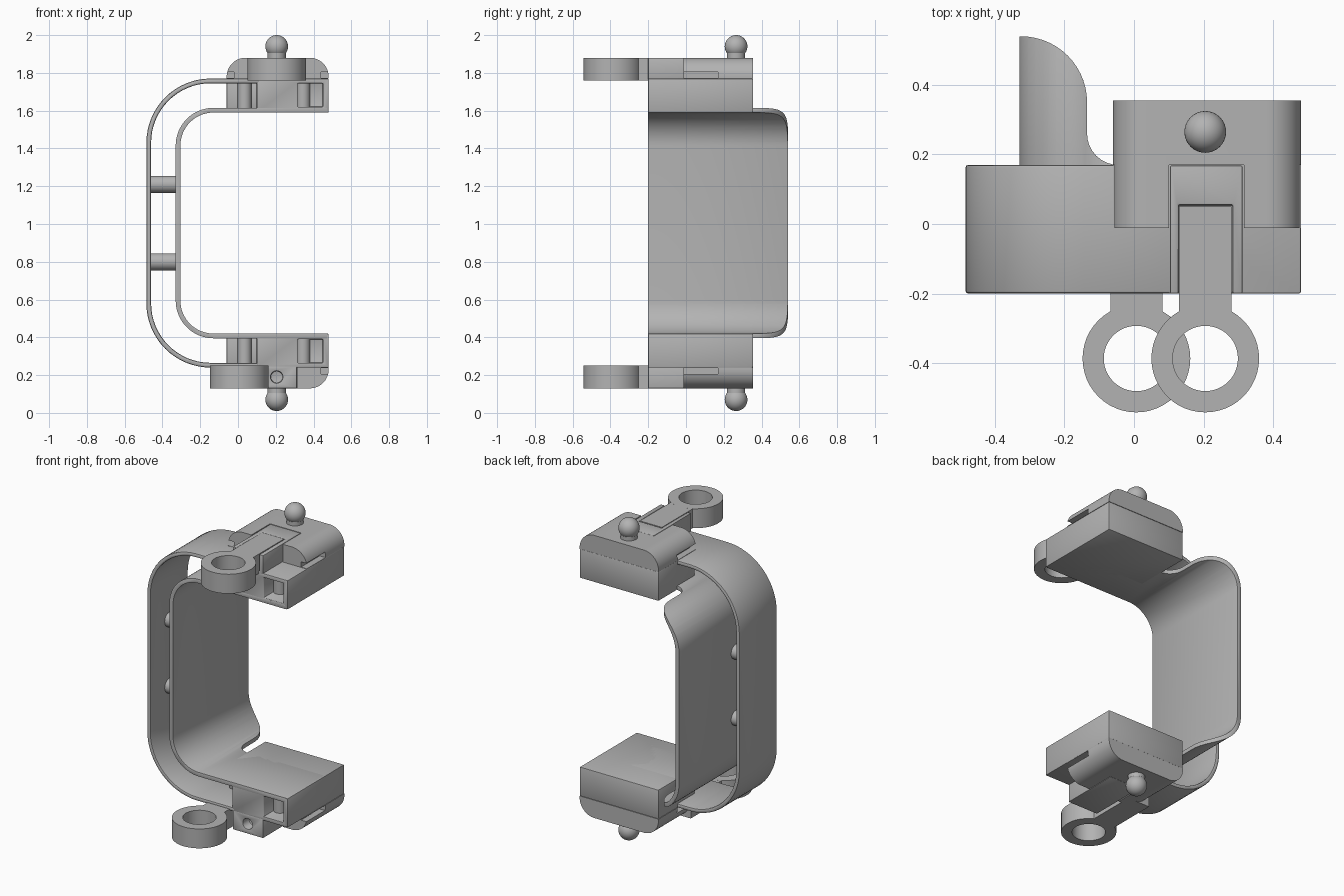
import bpy, bmesh, math
from mathutils import Vector

cube = bpy.data.objects.get("Cube")
if cube:
    bpy.data.objects.remove(cube, do_unlink=True)

grey = bpy.data.materials.new("plain grey")
grey.use_nodes = True
GREY = (0.45, 0.45, 0.45, 1)
grey.diffuse_color = GREY
grey.node_tree.nodes["Principled BSDF"].inputs["Base Color"].default_value = GREY

MID = 1.005  # height of the mirror plane between upper and lower halves


def activate(ob):
    bpy.ops.object.select_all(action='DESELECT')
    ob.select_set(True)
    bpy.context.view_layer.objects.active = ob


def prism(name, pts, lo, hi, axis):
    """Extrude a closed 2D outline along y (points are x,z) or z (points are x,y)."""
    bm = bmesh.new()
    place = (lambda a, b: (a, lo, b)) if axis == 'y' else (lambda a, b: (a, b, lo))
    face = bm.faces.new([bm.verts.new(place(a, b)) for a, b in pts])
    ext = bmesh.ops.extrude_face_region(bm, geom=[face])
    move = Vector((0, hi - lo, 0)) if axis == 'y' else Vector((0, 0, hi - lo))
    bmesh.ops.translate(bm, vec=move,
                        verts=[g for g in ext['geom'] if isinstance(g, bmesh.types.BMVert)])
    bmesh.ops.recalc_face_normals(bm, faces=bm.faces)
    mesh = bpy.data.meshes.new(name)
    bm.to_mesh(mesh)
    bm.free()
    ob = bpy.data.objects.new(name, mesh)
    bpy.context.collection.objects.link(ob)
    mesh.materials.append(grey)
    return ob


def box(name, x, y, z):
    return prism(name, [(x[0], z[0]), (x[1], z[0]), (x[1], z[1]), (x[0], z[1])], *y, 'y')


def cylinder(name, loc, r, depth, axis='z'):
    rot = {'x': (0, math.pi / 2, 0), 'y': (math.pi / 2, 0, 0), 'z': (0, 0, 0)}[axis]
    bpy.ops.mesh.primitive_cylinder_add(vertices=48, radius=r, depth=depth,
                                        location=loc, rotation=rot)
    ob = bpy.context.object
    ob.name = name
    ob.data.materials.append(grey)
    return ob


def ball(name, loc, r):
    bpy.ops.mesh.primitive_uv_sphere_add(segments=32, ring_count=20, radius=r, location=loc)
    ob = bpy.context.object
    ob.name = name
    ob.data.materials.append(grey)
    return ob


def combine(ob, other, op='DIFFERENCE'):
    mod = ob.modifiers.new("cut", 'BOOLEAN')
    mod.operation, mod.object, mod.solver = op, other, 'EXACT'
    activate(ob)
    bpy.ops.object.modifier_apply(modifier=mod.name)
    bpy.data.objects.remove(other, do_unlink=True)


def finish(ob, bevel=0.0):
    activate(ob)
    if bevel:
        mod = ob.modifiers.new("soft edges", 'BEVEL')
        mod.width, mod.segments, mod.limit_method = bevel, 2, 'ANGLE'
        mod.angle_limit = math.radians(50)
        bpy.ops.object.modifier_apply(modifier=mod.name)
    bpy.ops.object.shade_smooth_by_angle(angle=math.radians(35))
    return ob


def mirrored(ob, name):
    """Copy a finished upper part to the lower half."""
    low = ob.copy()
    low.data = ob.data.copy()
    low.name = name
    bpy.context.collection.objects.link(low)
    low.data.transform(low.matrix_world)
    low.matrix_world.identity()
    for v in low.data.vertices:
        v.co.z = 2 * MID - v.co.z
    low.data.flip_normals()
    return low


def arc(cx, cy, r, a0, a1, n=16):
    return [(cx + r * math.cos(math.radians(a0 + (a1 - a0) * i / n)),
             cy + r * math.sin(math.radians(a0 + (a1 - a0) * i / n))) for i in range(n + 1)]


def c_outline(left, top, r, end, t):
    """Closed C-shaped strip with rounded corners, opening toward +x."""
    def line(radius, inset):
        up = arc(left + r, top - r, radius, 90, 180)
        top_half = [(end, top - inset)] + up
        return top_half + [(x, 2 * MID - z) for x, z in reversed(top_half)]
    return line(r, 0) + line(r - t, t)[::-1]


# Outer and inner bands
outer = finish(prism("outer_band", c_outline(-0.485, 1.77, 0.34, 0.12, 0.025), -0.2, 0.17, 'y'), 0.008)
inner = prism("inner_band", c_outline(-0.33, 1.615, 0.2, 0.47, 0.025), -0.2, 0.54, 'y')
plan = ([(-0.5, -0.3), (0.6, -0.3), (0.6, 0.17)] + arc(-0.045, 0.26, 0.09, 270, 180, 8)
        + arc(-0.325, 0.35, 0.19, 0, 90, 14) + [(-0.5, 0.54)])
combine(inner, prism("plan_cutter", plan, 0, 2, 'z'), 'INTERSECT')
finish(inner, 0.006)

# Struts joining the bands
for label, z in (("upper", 1.21), ("lower", 0.80)):
    finish(cylinder(label + "_strut", (-0.395, -0.015, z), 0.045, 0.145, 'x'))

# Clamp base: solid at the back, open on its left front, pocketed on its right front
base = box("upper_base", (-0.06, 0.48), (-0.2, 0.355), (1.59, 1.77))
combine(base, box("side_cutter", (-0.2, 0.1), (-0.3, 0.0), (1.5, 1.9)))
combine(base, box("pocket_cutter", (0.315, 0.45), (-0.3, -0.08), (1.62, 1.745)))
finish(base, 0.005)
mirrored(base, "lower_base")
for label, x, y in (("inner", 0.035, -0.005), ("outer", 0.345, -0.08)):
    post = finish(cylinder("upper_" + label + "_post", (x, y, 1.68), 0.037, 0.15))
    mirrored(post, "lower_" + label + "_post")

# Rounded lid with a channel for the lug and a slit on each side
lid_pts = [(-0.06, 1.77), (0.48, 1.77)] + arc(0.38, 1.78, 0.1, 0, 90) + arc(0.04, 1.78, 0.1, 90, 180)
lid = prism("upper_lid", lid_pts, -0.012, 0.355, 'y')
combine(lid, box("channel_cutter", (0.1, 0.316), (-0.3, 0.17), (1.7, 2)))
for x in ((-0.2, -0.02), (0.44, 0.6)):
    combine(lid, box("slit_cutter", x, (-0.1, 0.17), (1.772, 1.805)))
finish(lid)
mirrored(lid, "lower_lid")

# Central lugs, the lower one showing its socket
lug = box("upper_lug", (0.104, 0.312), (-0.2, 0.168), (1.76, 1.88))
lower_lug = mirrored(lug, "lower_lug")
combine(lug, box("arm_slot_cutter", (0.128, 0.284), (-0.3, 0.055), (1.775, 2)))
combine(lower_lug, cylinder("socket_cutter", (0.205, -0.2, 0.19), 0.032, 0.12, 'y'))
finish(lug, 0.004)
finish(lower_lug, 0.004)

# Ball studs
stud = finish(ball("upper_ball", (0.205, 0.265, 1.94), 0.06))
neck = finish(cylinder("upper_ball_neck", (0.205, 0.265, 1.89), 0.048, 0.04))
mirrored(stud, "lower_ball")
mirrored(neck, "lower_ball_neck")


# Finger rings with their arms
def ring(name, x, z):
    ob = cylinder(name, (x, -0.387, z), 0.155, 0.12)
    combine(ob, box("arm", (x - 0.075, x + 0.075), (-0.33, 0.05), (z - 0.0599, z + 0.0599)), 'UNION')
    combine(ob, cylinder("ring_cutter", (x, -0.387, z), 0.094, 0.3))
    finish(ob)


ring("upper_ring", 0.205, 1.82)
ring("lower_ring", 0.007, 0.19)
finish(ball("lower_arm_pin", (0.09, -0.01, 0.17), 0.032))
